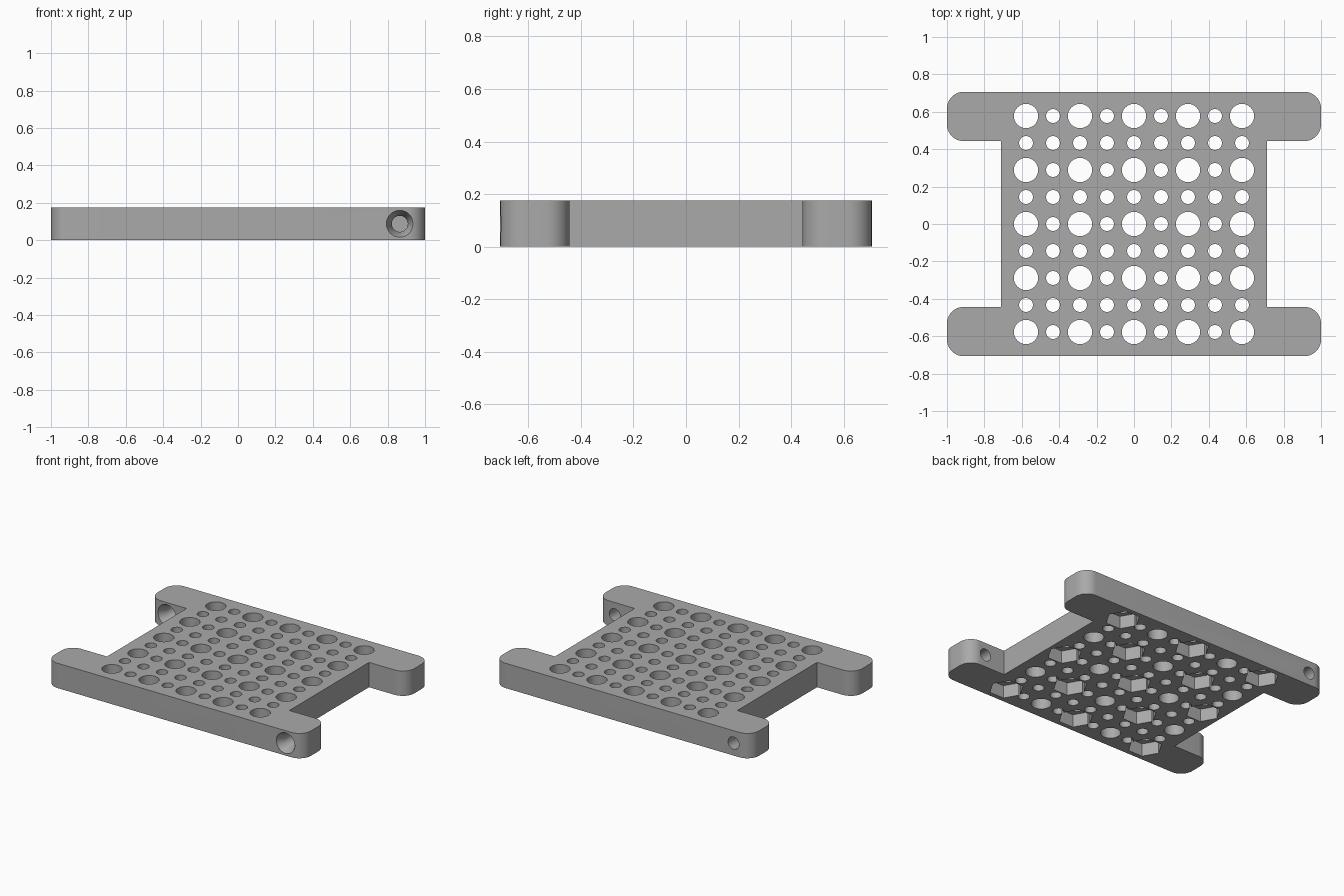
import bpy
import bmesh
from math import pi, sin, cos, radians
from mathutils import Matrix, Vector

old = bpy.data.objects.get("Cube")
if old:
    bpy.data.objects.remove(old, do_unlink=True)

THICK = 0.175
HALF_Y = 0.707      # outer edge of the bars
INNER_Y = 0.443     # inner edge of the bars
BODY_X = 0.71       # half width of the middle
CORNER = 0.09
PITCH = 0.1443

grey = bpy.data.materials.new("plain grey")
grey.use_nodes = True
tone = (0.40, 0.40, 0.40, 1)
grey.diffuse_color = tone
grey.node_tree.nodes["Principled BSDF"].inputs["Base Color"].default_value = tone


def make_object(name, bm):
    bmesh.ops.recalc_face_normals(bm, faces=bm.faces)
    mesh = bpy.data.meshes.new(name)
    bm.to_mesh(mesh)
    bm.free()
    mesh.materials.append(grey)
    obj = bpy.data.objects.new(name, mesh)
    bpy.context.collection.objects.link(obj)
    return obj


def add_prism(bm, x, y, z0, z1, radius, sides, turn=0.0):
    place = Matrix.Translation((x, y, (z0 + z1) / 2)) @ Matrix.Rotation(turn, 4, "Z")
    bmesh.ops.create_cone(bm, cap_ends=True, segments=sides, radius1=radius,
                          radius2=radius, depth=z1 - z0, matrix=place)


def carve(target, cutter):
    mod = target.modifiers.new("cut", "BOOLEAN")
    mod.operation = "DIFFERENCE"
    mod.solver = "EXACT"
    mod.object = cutter
    graph = bpy.context.evaluated_depsgraph_get()
    mesh = bpy.data.meshes.new_from_object(target.evaluated_get(graph))
    target.modifiers.clear()
    target.data = mesh
    bpy.data.objects.remove(cutter, do_unlink=True)


def rounded(cx, cy, start, steps=10):
    return [(cx + CORNER * cos(start + pi / 2 * i / steps),
             cy + CORNER * sin(start + pi / 2 * i / steps)) for i in range(steps + 1)]


# H-shaped plate: one quarter outline, mirrored around
quarter = [(BODY_X, INNER_Y)]
quarter += rounded(1 - CORNER, INNER_Y + CORNER, -pi / 2)
quarter += rounded(1 - CORNER, HALF_Y - CORNER, 0)
half = quarter + [(-x, y) for x, y in reversed(quarter)]
outline = half + [(-x, -y) for x, y in half]
bm = bmesh.new()
base = bm.faces.new([bm.verts.new((x, y, 0)) for x, y in outline])
top = bmesh.ops.extrude_face_region(bm, geom=[base])
bmesh.ops.translate(bm, vec=(0, 0, THICK),
                    verts=[v for v in top["geom"] if isinstance(v, bmesh.types.BMVert)])
plate = make_object("perforated_plate", bm)

# Grid of through holes, every second one large
bm = bmesh.new()
for i in range(-4, 5):
    for j in range(-4, 5):
        large = i % 2 == 0 and j % 2 == 0
        add_prism(bm, i * PITCH, j * PITCH, -0.1, THICK + 0.1,
                  0.065 if large else 0.037, 32)
carve(plate, make_object("hole_cutter", bm))

# Hexagonal pockets underneath, in a chequer pattern on the large holes
bm = bmesh.new()
for i in range(-2, 3):
    for j in range(-2, 3):
        if (i + j) % 2 == 0:
            add_prism(bm, i * 2 * PITCH, j * 2 * PITCH, -0.1, 0.09, 0.112, 6, radians(30))
carve(plate, make_object("pocket_cutter", bm))

# Countersunk screw holes along y, one per bar at opposite ends
bm = bmesh.new()
profile = [(0, -0.02), (0.072, -0.02), (0.072, 0.0), (0.043, 0.06), (0.043, 0.28), (0, 0.28)]
for x, y in ((0.865, -HALF_Y), (-0.865, INNER_Y)):
    verts = [bm.verts.new((x + r, y + d, THICK / 2)) for r, d in profile]
    edges = [bm.edges.new(pair) for pair in zip(verts, verts[1:])]
    bmesh.ops.spin(bm, geom=verts + edges, cent=(x, y, THICK / 2), axis=(0, 1, 0),
                   angle=2 * pi, steps=32, use_merge=True)
bmesh.ops.remove_doubles(bm, verts=bm.verts, dist=0.0001)
carve(plate, make_object("screw_cutter", bm))

# Smooth rounds, crisp edges
bpy.ops.object.select_all(action="DESELECT")
plate.select_set(True)
bpy.context.view_layer.objects.active = plate
bpy.ops.object.shade_smooth_by_angle(angle=radians(30))
